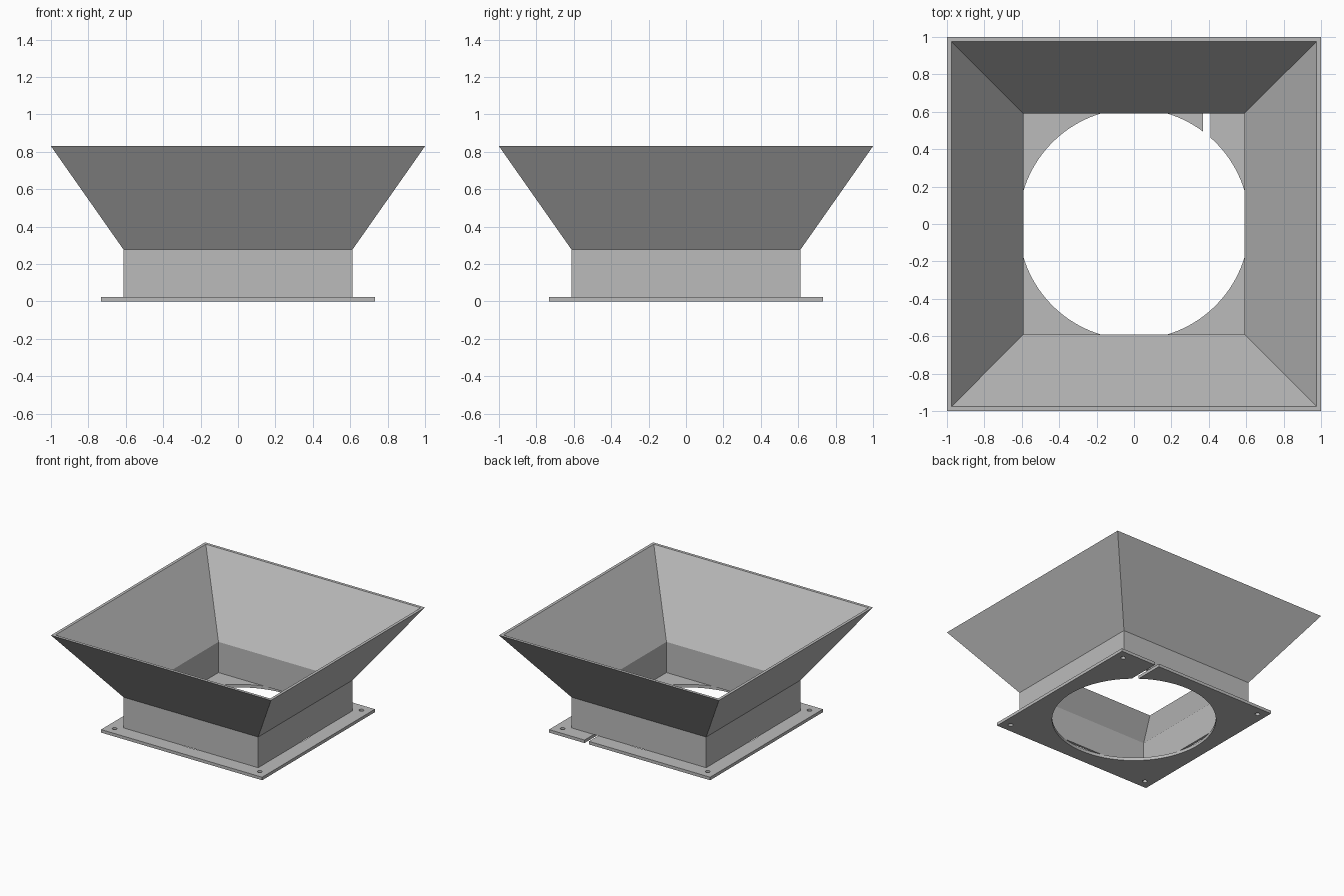
import bpy, bmesh

if "Cube" in bpy.data.objects:
    bpy.data.objects.remove(bpy.data.objects["Cube"])

grey = bpy.data.materials.new("plain grey")
grey.diffuse_color = (0.5, 0.5, 0.5, 1)
grey.use_nodes = True
grey.node_tree.nodes["Principled BSDF"].inputs["Base Color"].default_value = grey.diffuse_color


def square_duct(name, profile):
    """Sweep a closed (half width, height) profile round a square."""
    bm = bmesh.new()
    loops = [[bm.verts.new((sx * h, sy * h, z))
              for sx, sy in ((-1, -1), (1, -1), (1, 1), (-1, 1))]
             for h, z in profile]
    for a, b in zip(loops, loops[1:] + loops[:1]):
        for i in range(4):
            j = (i + 1) % 4
            bm.faces.new((a[i], a[j], b[j], b[i]))
    bmesh.ops.recalc_face_normals(bm, faces=bm.faces)
    me = bpy.data.meshes.new(name)
    bm.to_mesh(me)
    bm.free()
    me.materials.append(grey)
    ob = bpy.data.objects.new(name, me)
    bpy.context.collection.objects.link(ob)
    return ob


def box(name, size, centre):
    bpy.ops.mesh.primitive_cube_add(size=1, location=centre)
    ob = bpy.context.object
    ob.name, ob.scale = name, size
    bpy.ops.object.transform_apply(location=True, rotation=False, scale=True)
    ob.data.materials.append(grey)
    return ob


def cylinder(name, radius, x, y, sides):
    bpy.ops.mesh.primitive_cylinder_add(vertices=sides, radius=radius,
                                        depth=0.3, location=(x, y, 0))
    ob = bpy.context.object
    ob.name = name
    ob.data.materials.append(grey)
    return ob


def cut(target, cutter):
    mod = target.modifiers.new("cut", 'BOOLEAN')
    mod.operation, mod.solver, mod.object = 'DIFFERENCE', 'EXACT', cutter
    bpy.context.view_layer.objects.active = target
    bpy.ops.object.modifier_apply(modifier=mod.name)
    bpy.data.objects.remove(cutter)


# Mounting plate with round opening, screw holes and a slot to the back edge
T = 0.025
plate = box("mounting_plate", (1.464, 1.464, T), (0, 0, T / 2))
cut(plate, cylinder("opening_cutter", 0.617, 0, 0, 96))
for sx in (-1, 1):
    for sy in (-1, 1):
        cut(plate, cylinder("screw_cutter", 0.018, sx * 0.66, sy * 0.66, 24))
cut(plate, box("slot_cutter", (0.04, 0.4, 0.3), (0.39, 0.62, 0)))

# Straight square collar flaring into the open hopper
square_duct("collar_and_hopper", [
    (0.612, T), (0.612, 0.277), (1.0, 0.83),
    (0.976, 0.83), (0.592, 0.277), (0.592, T)])
